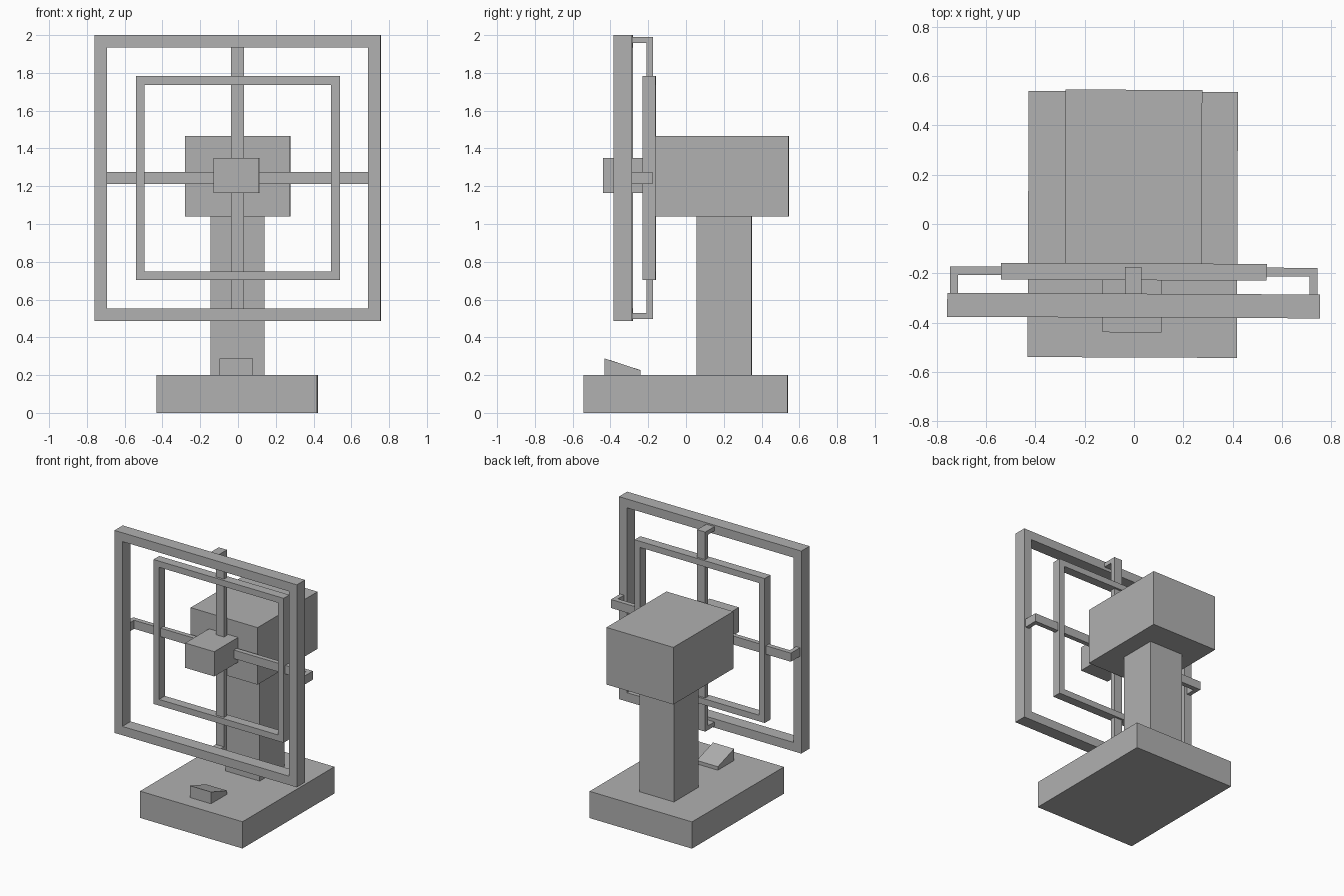
import bpy
import bmesh
from math import radians
from mathutils import Matrix

cube = bpy.data.objects.get("Cube")
if cube:
    bpy.data.objects.remove(cube, do_unlink=True)

GREY = (0.44, 0.44, 0.44, 1)
mat = bpy.data.materials.new("plain_grey")
mat.use_nodes = True
mat.diffuse_color = GREY
mat.node_tree.nodes["Principled BSDF"].inputs["Base Color"].default_value = GREY

# The whole stand is turned very slightly
TURN = Matrix.Rotation(radians(-0.25), 4, "Z")


def finish(name, bm):
    bmesh.ops.recalc_face_normals(bm, faces=bm.faces)
    mesh = bpy.data.meshes.new(name)
    bm.to_mesh(mesh)
    bm.free()
    mesh.materials.append(mat)
    obj = bpy.data.objects.new(name, mesh)
    obj.matrix_world = TURN
    bpy.context.collection.objects.link(obj)
    return obj


def extrude_profile(name, points, axis_step):
    """Extrude a closed profile along a vector."""
    bm = bmesh.new()
    face = bm.faces.new([bm.verts.new(p) for p in points])
    new = bmesh.ops.extrude_face_region(bm, geom=[face], use_keep_orig=True)["geom"]
    bmesh.ops.translate(bm, vec=axis_step,
                        verts=[v for v in new if isinstance(v, bmesh.types.BMVert)])
    return finish(name, bm)


def box(name, x, y, z):
    corners = [(x[0], y[0], z[0]), (x[1], y[0], z[0]), (x[1], y[1], z[0]), (x[0], y[1], z[0])]
    return extrude_profile(name, corners, (0, 0, z[1] - z[0]))


def frame(name, half, mid_z, width, y):
    """Square ring: an inset front face, opened and extruded back."""
    bm = bmesh.new()
    rings = []
    for h in (half, half - width):
        rings.append([bm.verts.new((sx * h, y[0], mid_z + sz * h))
                      for sx, sz in ((-1, -1), (1, -1), (1, 1), (-1, 1))])
    outer, inner = rings
    faces = [bm.faces.new((outer[i], outer[(i + 1) % 4], inner[(i + 1) % 4], inner[i]))
             for i in range(4)]
    new = bmesh.ops.extrude_face_region(bm, geom=faces, use_keep_orig=True)["geom"]
    bmesh.ops.translate(bm, vec=(0, y[1] - y[0], 0),
                        verts=[v for v in new if isinstance(v, bmesh.types.BMVert)])
    return finish(name, bm)


# Stand and head
box("base", (-0.43, 0.42), (-0.542, 0.538), (0, 0.2))
box("post", (-0.146, 0.14), (0.057, 0.348), (0.2, 1.04))
box("head", (-0.28, 0.275), (-0.16, 0.545), (1.04, 1.467))
box("hub", (-0.127, 0.114), (-0.44, -0.16), (1.165, 1.35))

# Square frames
MID = 1.243
frame("outer_frame", 0.757, MID, 0.066, (-0.38, -0.283))
frame("inner_frame", 0.54, MID, 0.046, (-0.228, -0.16))

# Crossed bars with bracket ends hooked onto the outer frame
REACH, HOOK = 0.746, 0.032
FRONT, NEAR, FAR = -0.285, -0.21, -0.175
bracket = [(-REACH, FRONT), (-REACH, FAR), (REACH, FAR), (REACH, FRONT),
           (REACH - HOOK, FRONT), (REACH - HOOK, NEAR),
           (HOOK - REACH, NEAR), (HOOK - REACH, FRONT)]
extrude_profile("cross_bar", [(a, y, MID - 0.032) for a, y in bracket], (0, 0, 0.064))
extrude_profile("upright_bar", [(-0.036, y, MID + a) for a, y in bracket], (0.068, 0, 0))

# Sloped pedal on the base
pedal = [(-0.43, 0.2), (-0.24, 0.2), (-0.24, 0.226), (-0.43, 0.288)]
extrude_profile("pedal", [(-0.095, y, z) for y, z in pedal], (0.175, 0, 0))
